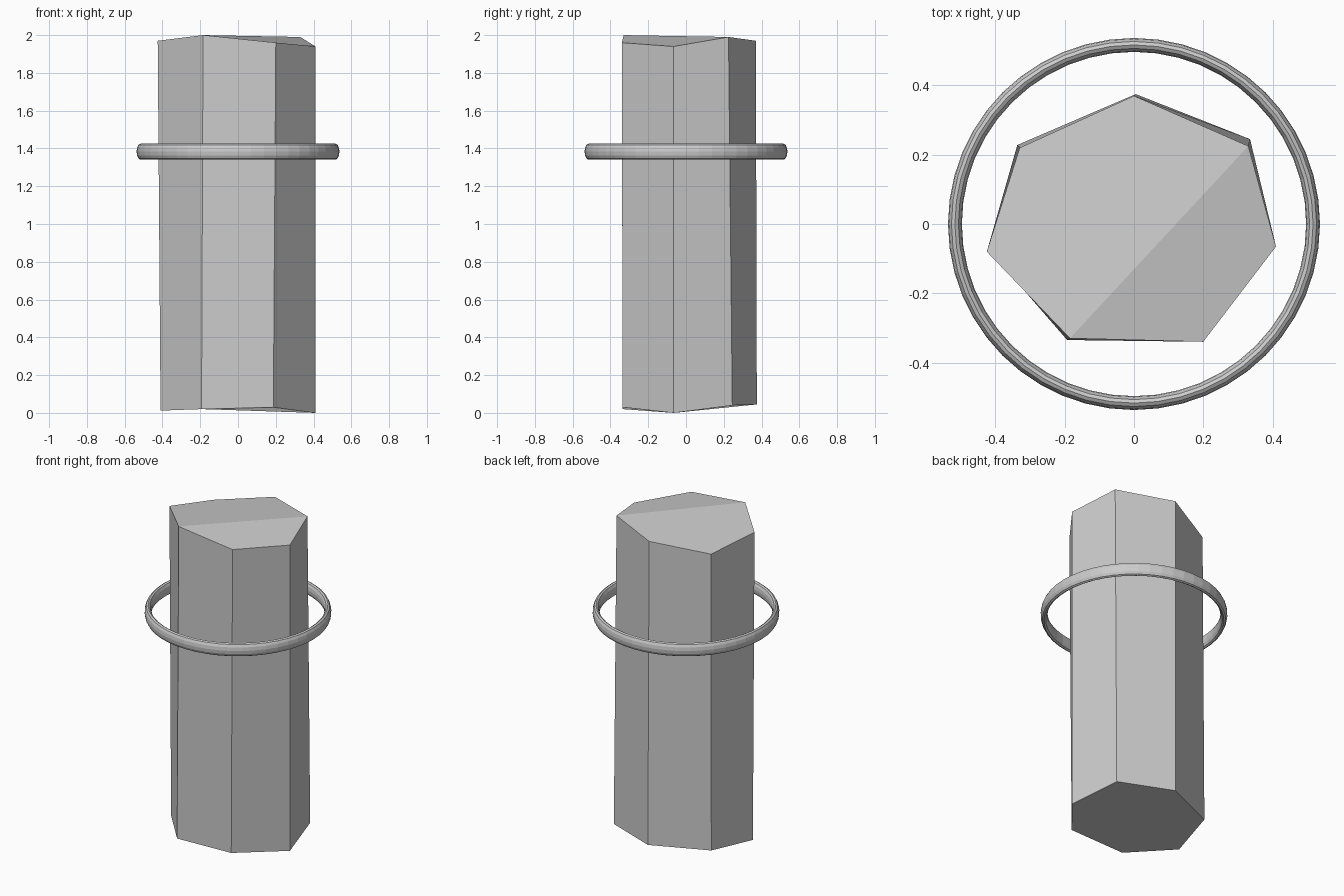
import bpy
import bmesh

cube = bpy.data.objects.get("Cube")
if cube:
    bpy.data.objects.remove(cube, do_unlink=True)

# One neutral grey for everything
grey = bpy.data.materials.new("light_grey")
grey.use_nodes = True
colour = (0.6, 0.6, 0.6, 1)
grey.diffuse_color = colour
grey.node_tree.nodes["Principled BSDF"].inputs["Base Color"].default_value = colour

# Seven-sided column with roughly cut ends, corners listed counter-clockwise
top = [(0, .37, 1.97), (-.33, .22, 1.92), (-.425, -.08, 1.97), (-.185, -.33, 2),
       (.2, -.34, 1.96), (.41, -.065, 1.94), (.33, .225, 1.99)]
bottom = [(.005, .375, .045), (-.337, .228, .045), (-.41, -.085, .012), (-.193, -.335, .02),
          (.187, -.335, .03), (.41, -.065, 0), (.335, .245, .04)]

bm = bmesh.new()
upper = [bm.verts.new(p) for p in top]
lower = [bm.verts.new(p) for p in bottom]
for i in range(len(upper)):
    j = (i + 1) % len(upper)
    bm.faces.new((lower[i], lower[j], upper[j], upper[i]))
# The upper cap folds along its ridge
bm.faces.new(upper[:4] + upper[6:])
bm.faces.new(upper[3:])
bm.faces.new(lower[::-1])
bmesh.ops.recalc_face_normals(bm, faces=bm.faces)
mesh = bpy.data.meshes.new("column")
bm.to_mesh(mesh)
bm.free()
column = bpy.data.objects.new("column", mesh)
bpy.context.collection.objects.link(column)
column.data.materials.append(grey)

# Floating ring, taller than it is thick
bpy.ops.mesh.primitive_torus_add(major_segments=48, minor_segments=12,
                                 major_radius=0.517, minor_radius=0.02,
                                 location=(0, 0, 1.383))
ring = bpy.context.object
ring.name = "floating_ring"
ring.scale.z = 2.1
bpy.ops.object.transform_apply(location=False, rotation=False, scale=True)
ring.data.materials.append(grey)
bpy.ops.object.shade_flat()
